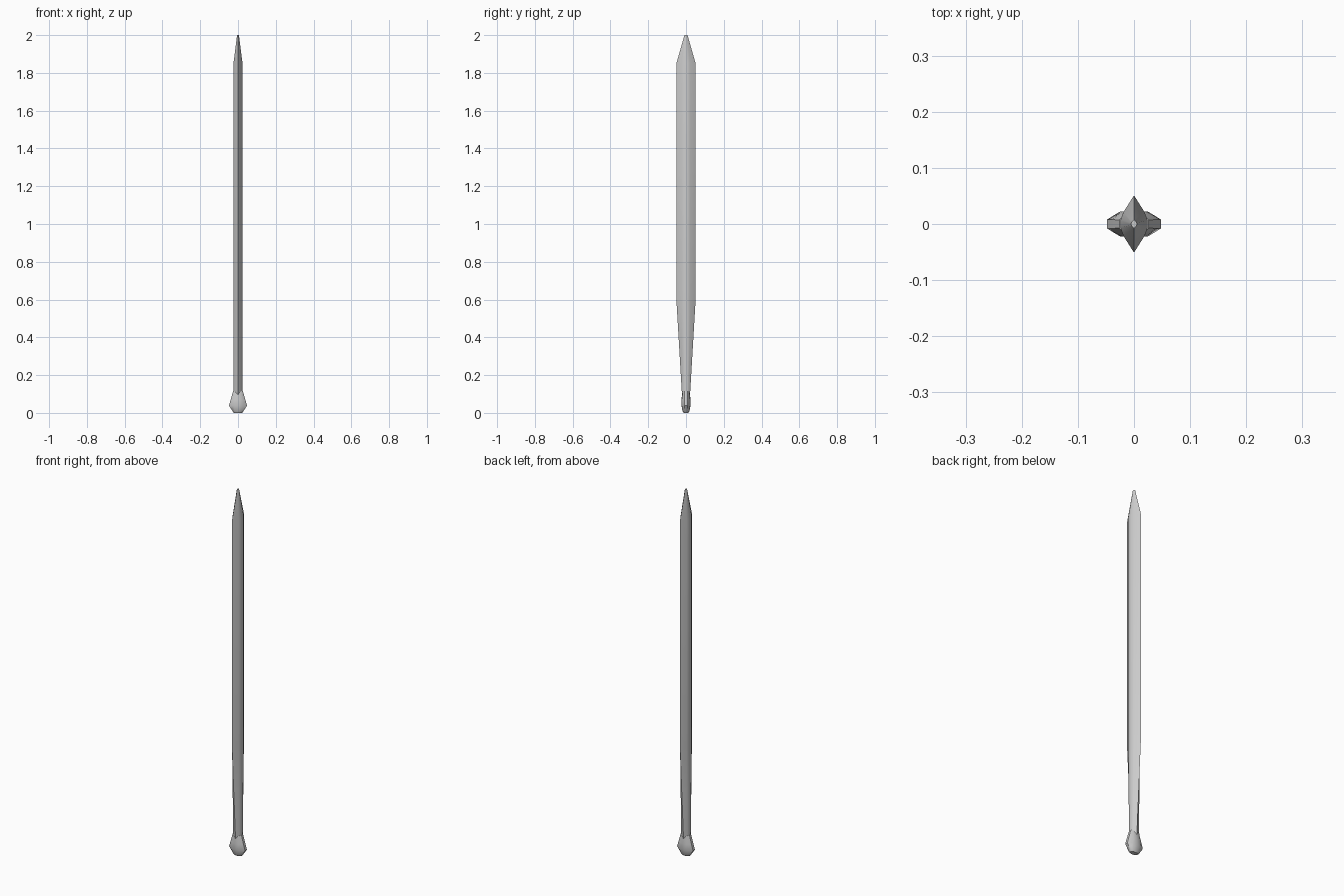
import bpy, bmesh

if "Cube" in bpy.data.objects:
    bpy.data.objects.remove(bpy.data.objects["Cube"])


def ring(quarter, z):
    """Mirror three quarter points (side, shoulder, edge) into a 10-sided ring."""
    (ax, ay), (bx, by), (_, cy) = quarter
    half = [(ax, -ay), (ax, ay), (bx, by), (0, cy), (-bx, by)]
    return [(x, y, z) for x, y in half] + [(-x, -y, z) for x, y in half]


def loft(name, sections, angle):
    bm = bmesh.new()
    rings = [[bm.verts.new(p) for p in ring(q, z)] for z, q in sections]
    for a, b in zip(rings, rings[1:]):
        for i in range(len(a)):
            j = (i + 1) % len(a)
            bm.faces.new((a[i], a[j], b[j], b[i]))
    bm.faces.new(rings[0][::-1])
    bm.faces.new(rings[-1])
    bmesh.ops.recalc_face_normals(bm, faces=bm.faces)
    mesh = bpy.data.meshes.new(name)
    bm.to_mesh(mesh)
    bm.free()
    ob = bpy.data.objects.new(name, mesh)
    bpy.context.collection.objects.link(ob)
    bpy.ops.object.select_all(action='DESELECT')
    ob.select_set(True)
    bpy.context.view_layer.objects.active = ob
    bpy.ops.object.shade_smooth_by_angle(angle=angle)
    return ob


# Blade: rounded grip widening to a sharp-edged lens section, then a point
lens = [(0.024, 0.007), (0.019, 0.021), (0, 0.051)]
grip = [(0.024, 0.006), (0.018, 0.015), (0, 0.021)]
tip = [(0.005, 0.002), (0.004, 0.004), (0, 0.008)]
loft("blade", [(0.09, grip), (0.60, lens), (1.85, lens), (2.0, tip)], 0.7)

# Pommel: flared sideways, flattened front to back
loft("pommel", [
    (0.0, [(0.022, 0.005), (0.013, 0.011), (0, 0.012)]),
    (0.008, [(0.028, 0.006), (0.018, 0.016), (0, 0.018)]),
    (0.038, [(0.048, 0.008), (0.025, 0.022), (0, 0.024)]),
    (0.07, [(0.039, 0.008), (0.022, 0.022), (0, 0.024)]),
    (0.115, [(0.026, 0.007), (0.018, 0.016), (0, 0.019)]),
], 0.7)
